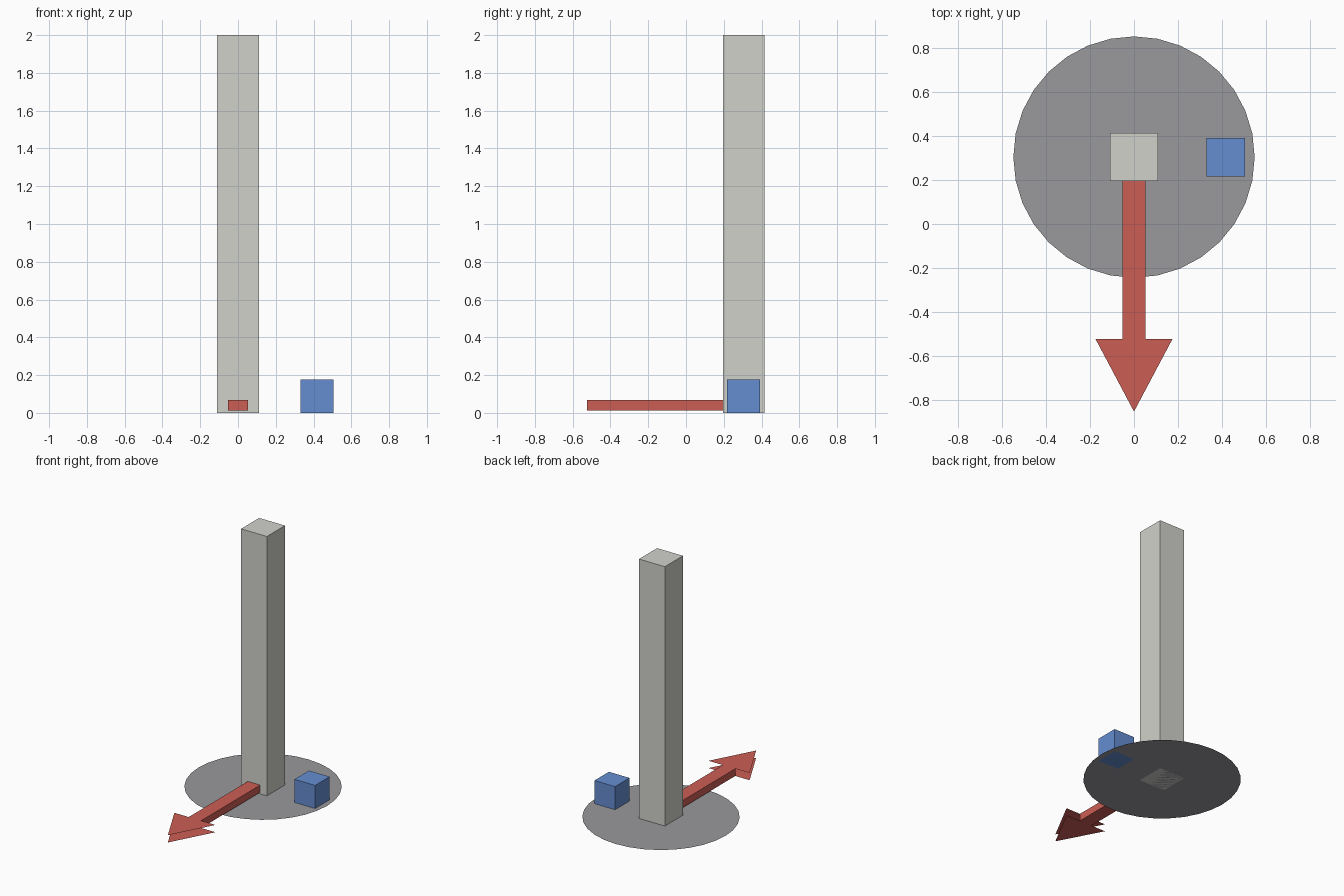
import bpy, bmesh, math
from mathutils import Vector

if "Cube" in bpy.data.objects:
    bpy.data.objects.remove(bpy.data.objects["Cube"])

CY = 0.305          # centre of the base disc and pillar
HEAD_Y = -0.525     # where shaft meets arrow head
TIP_Y = -0.855
Z_LOW, Z_HIGH = 0.012, 0.068


def material(name, rgb):
    mat = bpy.data.materials.new(name)
    mat.diffuse_color = (*rgb, 1)
    mat.use_nodes = True
    mat.node_tree.nodes["Principled BSDF"].inputs["Base Color"].default_value = mat.diffuse_color
    return mat


def add_object(name, bm, mat):
    mesh = bpy.data.meshes.new(name)
    bm.to_mesh(mesh)
    bm.free()
    mesh.materials.append(mat)
    obj = bpy.data.objects.new(name, mesh)
    bpy.context.collection.objects.link(obj)
    return obj


def box(name, low, high, mat):
    low, high = Vector(low), Vector(high)
    bm = bmesh.new()
    bmesh.ops.create_cube(bm, size=1)
    bmesh.ops.scale(bm, vec=high - low, verts=bm.verts)
    bmesh.ops.translate(bm, vec=(low + high) / 2, verts=bm.verts)
    return add_object(name, bm, mat)


stone = material("pale_stone", (0.64, 0.64, 0.60))
grey = material("disc_grey", (0.32, 0.32, 0.34))
red = material("red", (0.60, 0.11, 0.09))
blue = material("blue", (0.13, 0.27, 0.64))

# Flat base disc
bm = bmesh.new()
bmesh.ops.create_circle(bm, cap_ends=True, segments=32, radius=0.55)
bmesh.ops.translate(bm, vec=(0, CY, 0), verts=bm.verts)
add_object("base_disc", bm, grey)

# Tall pillar and small side block
box("pillar", (-0.11, CY - 0.11, 0), (0.11, CY + 0.11, 2), stone)
box("side_block", (0.33, CY - 0.088, 0), (0.506, CY + 0.088, 0.178), blue)

# Arrow shaft running forward from the pillar
box("arrow_shaft", (-0.053, HEAD_Y, Z_LOW), (0.053, CY - 0.11, Z_HIGH), red)

# Arrow head: two open triangular plates, facing up and down
bm = bmesh.new()
for z, side in ((Z_HIGH, 1), (Z_LOW, -1)):
    corners = ((0, TIP_Y), (side * 0.175, HEAD_Y), (-side * 0.175, HEAD_Y))
    bm.faces.new([bm.verts.new((x, y, z)) for x, y in corners])
add_object("arrow_head", bm, red)
